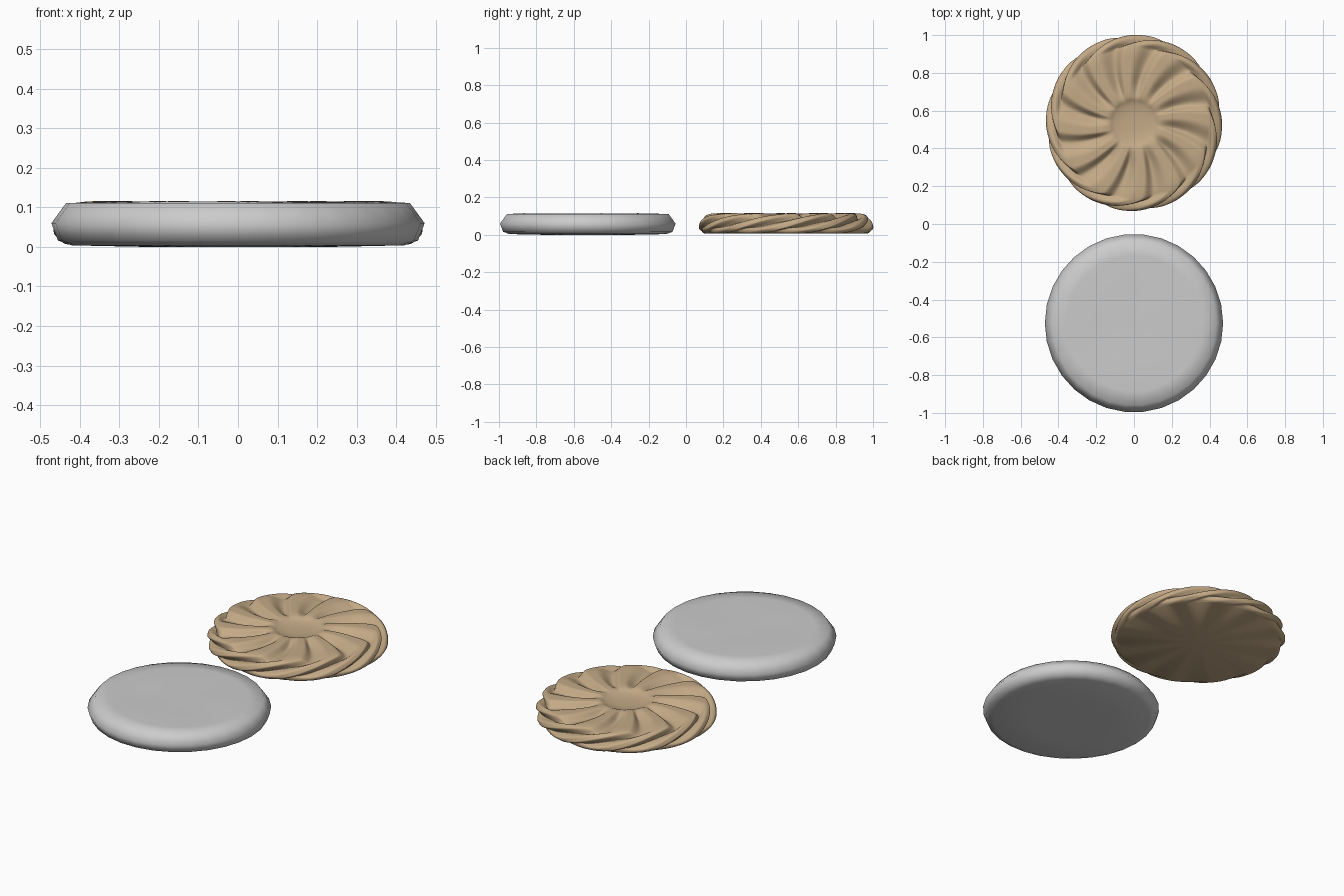
import bpy, math

if "Cube" in bpy.data.objects:
    bpy.data.objects.remove(bpy.data.objects["Cube"])

def lathe(name, profile, sides, center, shape):
    """Closed disc from a (r, z) profile running top centre -> bottom centre."""
    verts, faces = [], []
    rings = profile[1:-1]
    verts.append((center[0], center[1], profile[0][1]))
    for k, (r, z) in enumerate(rings):
        for i in range(sides):
            rr, a, zz = shape(k, r, z, i)
            verts.append((center[0] + rr * math.cos(a), center[1] + rr * math.sin(a), zz))
    verts.append((center[0], center[1], profile[-1][1]))
    last = len(verts) - 1
    for i in range(sides):
        j = (i + 1) % sides
        faces.append((0, 1 + i, 1 + j))
        for k in range(len(rings) - 1):
            a, b = 1 + k * sides, 1 + (k + 1) * sides
            faces.append((a + i, b + i, b + j, a + j))
        b = 1 + (len(rings) - 1) * sides
        faces.append((b + j, b + i, last))
    me = bpy.data.meshes.new(name)
    me.from_pydata(verts, [], faces)
    ob = bpy.data.objects.new(name, me)
    bpy.context.collection.objects.link(ob)
    bpy.ops.object.select_all(action='DESELECT')
    bpy.context.view_layer.objects.active = ob
    ob.select_set(True)
    bpy.ops.object.shade_smooth_by_angle(angle=math.radians(60))
    return ob

# Plain low-poly disc with a gently uneven top
plain = [(0, .112), (.2, .112), (.36, .114), (.435, .111), (.472, .06),
         (.455, .016), (.42, .004), (.23, 0), (0, 0)]
N = 30
def plain_shape(k, r, z, i):
    a = 2 * math.pi * i / N
    if k < 2:
        z += .0015 * math.sin(3 * a + k)
    return r, a, z
lathe("plain_biscuit", plain, N, (0, -.525), plain_shape)

# Swirled biscuit: densely resampled profile with twisting grooves
ctrl = [(0, .088), (.06, .09), (.105, .098), (.14, .112), (.2, .115), (.3, .115),
        (.38, .115), (.425, .106), (.45, .085), (.464, .055), (.465, .03), (.448, .012), (.43, .006)]

def catmull(p, steps):
    out = []
    for i in range(len(p) - 1):
        q = [p[max(i - 1, 0)], p[i], p[i + 1], p[min(i + 2, len(p) - 1)]]
        for s in range(steps):
            t = s / steps
            out.append(tuple(.5 * (2 * b + (c - a) * t + (2 * a - 5 * b + 4 * c - d) * t * t
                             + (3 * b - a - 3 * c + d) * t ** 3) for a, b, c, d in zip(*q)))
    return out + [p[-1]]

prof = catmull(ctrl, 5) + [(0, .006)]
LOBES, M = 12, 288
arc = [0]
for p, q in zip(prof, prof[1:]):
    arc.append(arc[-1] + math.dist(p, q))

def smooth(a, b, x):
    t = min(max((x - a) / (b - a), 0), 1)
    return t * t * (3 - 2 * t)

def swirl_shape(k, r, z, i):
    n = k + 1
    s = arc[n]
    if n >= len(prof) - 2:
        s = arc[len(prof) - 2]
    a0 = 2 * math.pi * i / M
    twist = -.1 - 1.0 * max(s - .14, 0) ** 1.35 - 5.5 * max(s - .41, 0)
    # asymmetric ridge: steep wall on one side, soft shoulder on the other
    u = (i * LOBES / M) % 1
    groove = (1 - smooth(0, .5, u)) ** 1.3 + smooth(.72, 1, u)
    depth = .03 * smooth(.11, .24, s) * (1 - .75 * smooth(.49, .56, s)) * min(groove, 1)
    p, q = prof[n - 1], prof[min(n + 1, len(prof) - 2)]
    dr, dz = q[0] - p[0], q[1] - p[1]
    l = math.hypot(dr, dz) or 1
    if n >= len(prof) - 2:
        return r - depth, a0 + twist, z
    return r + depth * dz / l, a0 + twist, max(z - depth * dr / l, .006)

swirl = lathe("swirl_biscuit", prof, M, (0, .535), swirl_shape)
mat = bpy.data.materials.new("baked_brown")
mat.diffuse_color = (.55, .40, .24, 1)
mat.use_nodes = True
mat.node_tree.nodes["Principled BSDF"].inputs["Base Color"].default_value = mat.diffuse_color
swirl.data.materials.append(mat)
